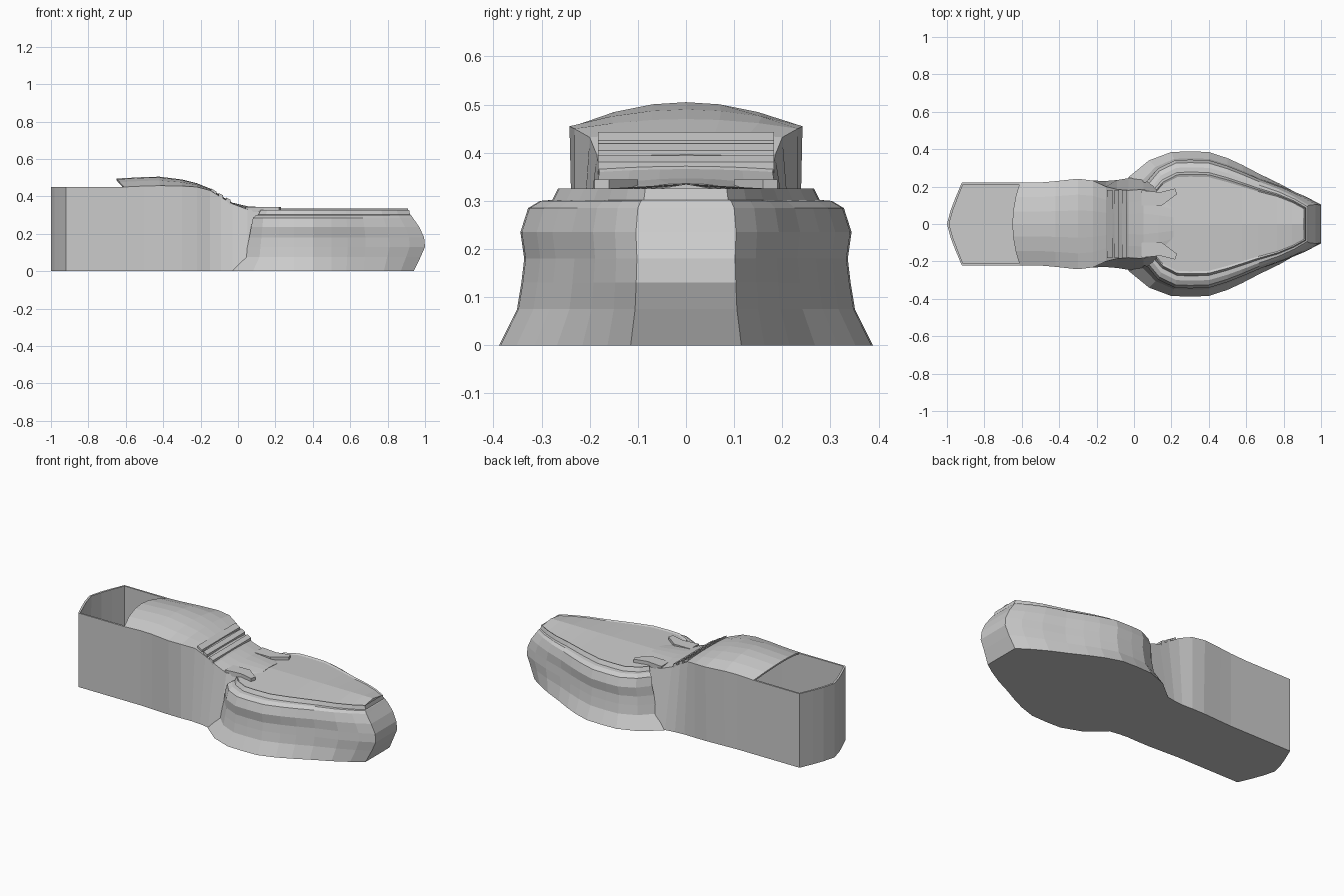
import bpy, bmesh

if "Cube" in bpy.data.objects:
    bpy.data.objects.remove(bpy.data.objects["Cube"])


def make_object(name, verts, faces, thickness=0):
    mesh = bpy.data.meshes.new(name)
    mesh.from_pydata(verts, [], faces)
    bm = bmesh.new()
    bm.from_mesh(mesh)
    bmesh.ops.remove_doubles(bm, verts=bm.verts, dist=1e-5)
    bmesh.ops.recalc_face_normals(bm, faces=bm.faces)
    bm.to_mesh(mesh)
    bm.free()
    obj = bpy.data.objects.new(name, mesh)
    bpy.context.collection.objects.link(obj)
    if thickness:
        mod = obj.modifiers.new("thickness", 'SOLIDIFY')
        mod.thickness = thickness
        mod.offset = -1
    return obj


def grid_faces(rows, cols):
    return [(i * cols + j, i * cols + j + 1, (i + 1) * cols + j + 1, (i + 1) * cols + j)
            for i in range(rows - 1) for j in range(cols - 1)]


# Rear upper stations: x, bottom half width, top half width, side top z, centre top z
stations = [
    (-0.61, 0.222, 0.222, 0.45, 0.495),
    (-0.50, 0.222, 0.222, 0.455, 0.503),
    (-0.42, 0.226, 0.229, 0.457, 0.505),
    (-0.30, 0.232, 0.242, 0.455, 0.490),
    (-0.22, 0.232, 0.232, 0.450, 0.470),
    (-0.15, 0.230, 0.200, 0.432, 0.442),
    (-0.09, 0.235, 0.185, 0.395, 0.402),
    (-0.03, 0.245, 0.180, 0.360, 0.366),
    (0.05, 0.250, 0.185, 0.330, 0.347),
    (0.13, 0.250, 0.155, 0.325, 0.342),
    (0.21, 0.250, 0.120, 0.322, 0.336),
]

# Heel and side walls, open at the top behind the instep
heel = [(-0.92, 0.222), (-0.955, 0.14), (-0.98, 0.075), (-1.0, 0.0)]
half = [((x, b, 0), (x, t, z)) for x, b, t, z, c in reversed(stations)]
half += [((x, y, 0), (x, y, 0.45)) for x, y in heel]
path = half + [tuple((x, -y, z) for x, y, z in pair) for pair in reversed(half[:-1])]
verts = [p for pair in path for p in pair]
faces = grid_faces(len(path), 2)
faces.append(tuple(range(0, len(verts), 2)))
make_object("rear_wall", verts, faces, 0.012)

# Arched instep with a lip that overhangs the opening
fractions = [-1, -0.65, -0.3, 0, 0.3, 0.65, 1]
verts = []
for i, (x, b, t, zs, zc) in enumerate(stations):
    for f in fractions:
        lip = 0.04 * (1 - f * f) if i == 0 else 0
        verts.append((x - lip, t * f, zc - (zc - zs) * f * f))
make_object("instep", verts, grid_faces(len(stations), len(fractions)), 0.01)

# Forefoot levels: inset, z, shift at the toe, shift at the rear seam
levels = [
    (0.0, 0.0, 0.0, 0.0),
    (0.037, 0.075, 0.036, 0.07),
    (0.046, 0.13, 0.06, 0.08),
    (0.052, 0.18, 0.055, 0.09),
    (0.044, 0.235, 0.03, 0.10),
    (0.060, 0.285, -0.005, 0.11),
    (0.085, 0.300, -0.015, 0.13),
    (0.110, 0.302, -0.02, 0.14),
    (0.122, 0.326, -0.025, 0.15),
    (0.135, 0.321, -0.03, 0.15),
    (1.0, 0.335, -0.03, 0.15),
]
# Forefoot columns: x, half width, inset scale, toe shift, seam shift
columns = [
    (-0.03, 0.25, 0.55, 0, 1),
    (0.08, 0.34, 0.95, 0, 0.5),
    (0.20, 0.385, 1, 0, 0.2),
    (0.30, 0.388, 1, 0, 0),
    (0.40, 0.385, 1, 0, 0),
    (0.50, 0.352, 0.95, 0, 0),
    (0.58, 0.315, 0.85, 0.1, 0),
    (0.67, 0.268, 0.7, 0.2, 0),
    (0.78, 0.215, 0.5, 0.5, 0),
    (0.87, 0.163, 0.35, 0.8, 0),
    (0.94, 0.115, 0.25, 1, 0),
]
verts = []
for x, w, s, toe, seam in columns:
    side = []
    for d, z, e, g in levels:
        y = 0 if d == 1 else w - d * s
        side.append((x + toe * e + seam * g, y, z))
    verts += side + [(px, -py, pz) for px, py, pz in reversed(side[:-1])]
n = 2 * len(levels) - 1
rows = len(columns)
faces = grid_faces(rows, n)
base = (rows - 1) * n
# Sole strip and flat toe strip
faces += [(i * n, (i + 1) * n, (i + 2) * n - 1, (i + 1) * n - 1) for i in range(rows - 1)]
faces += [(base + j, base + j + 1, base + n - 2 - j, base + n - 1 - j)
          for j in range(len(levels) - 2)]
top = len(levels) - 1
faces.append((base + top - 1, base + top, base + top + 1))
make_object("forefoot", verts, faces)

# Raised bands across the instep
for k, (x0, x1, z0, z1) in enumerate([(-0.145, -0.115, 0.440, 0.422),
                                      (-0.105, -0.08, 0.416, 0.402),
                                      (-0.065, -0.04, 0.391, 0.378)]):
    profile = [(x0, z0 - 0.025), (x0, z0 + 0.003), (x1, z1 + 0.003), (x1, z1 - 0.025)]
    verts = [(x, y, z) for y in (-0.183, 0.183) for x, z in profile]
    faces = [(0, 1, 2, 3), (7, 6, 5, 4)]
    faces += [(j, (j + 1) % 4, (j + 1) % 4 + 4, j + 4) for j in range(4)]
    make_object(f"instep_band_{k + 1}", verts, faces)

# Small flaps either side of the throat
for sign, label in ((1, "left"), (-1, "right")):
    outline = [(0.04, 0.10), (0.04, 0.18), (0.14, 0.17), (0.22, 0.19), (0.23, 0.16), (0.15, 0.10)]
    m = len(outline)
    verts = [(x, sign * y, z) for z in (0.315, 0.344) for x, y in outline]
    faces = [tuple(range(m)), tuple(range(m, 2 * m))]
    faces += [(j, (j + 1) % m, (j + 1) % m + m, j + m) for j in range(m)]
    make_object(f"throat_flap_{label}", verts, faces)
